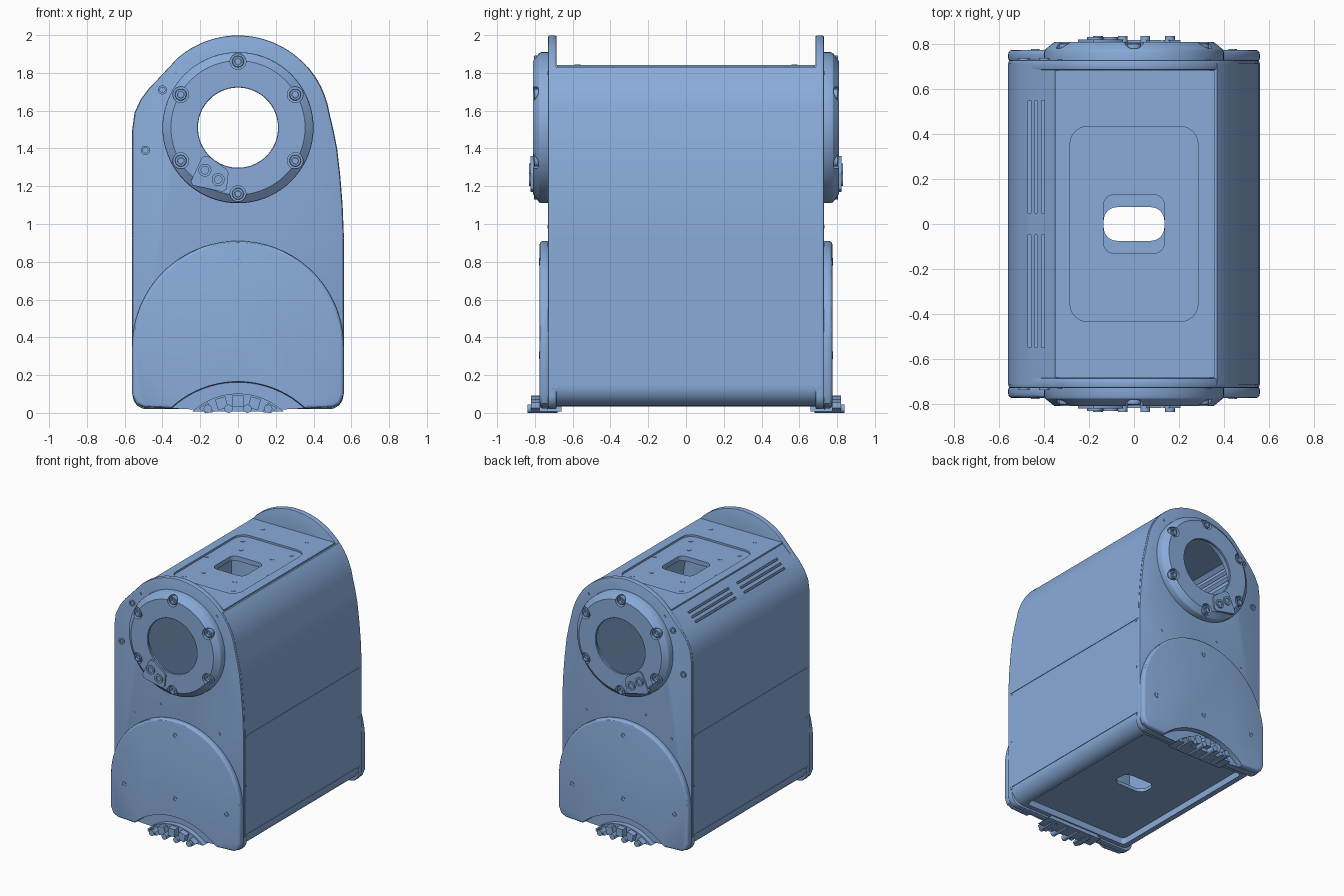
import bpy, bmesh
from math import sin, cos, pi, radians, asin

if "Cube" in bpy.data.objects:
    bpy.data.objects.remove(bpy.data.objects["Cube"])

# ---------- helpers ----------
def loft(bm, loops, ring=False):
    """Skin a list of equal-length point loops; cap the ends or close into a ring."""
    vs = [[bm.verts.new(p) for p in l] for l in loops]
    n = len(vs[0])
    pairs = list(zip(vs, vs[1:])) + ([(vs[-1], vs[0])] if ring else [])
    for a, b in pairs:
        for i in range(n):
            j = (i + 1) % n
            bm.faces.new((a[i], a[j], b[j], b[i]))
    if not ring:
        bm.faces.new(vs[0])
        bm.faces.new(vs[-1])

def place(pts, d, axis):
    order = {'X': lambda a, b: (d, a, b), 'Y': lambda a, b: (a, d, b), 'Z': lambda a, b: (a, b, d)}
    return [order[axis](a, b) for a, b in pts]

def prism(bm, pts, d0, d1, axis='Y'):
    loft(bm, [place(pts, d0, axis), place(pts, d1, axis)])

def arc(cx, cz, r, a0, a1, n):
    return [(cx + r * cos(radians(a0 + (a1 - a0) * i / n)),
             cz + r * sin(radians(a0 + (a1 - a0) * i / n))) for i in range(n + 1)]

def circle(cx, cz, r, n=24):
    return arc(cx, cz, r, 0, 360, n)[:-1]

def rounded(hx, hy, r):
    pts = []
    for k, (sx, sy) in enumerate([(1, 1), (-1, 1), (-1, -1), (1, -1)]):
        pts += arc(sx * (hx - r), sy * (hy - r), r, k * 90, k * 90 + 90, 6)
    return pts

def rect(x0, x1, y0, y1):
    return [(x0, y0), (x1, y0), (x1, y1), (x0, y1)]

parts, cutters = [], []

def finish(name, bm, cutter=False):
    bmesh.ops.remove_doubles(bm, verts=bm.verts, dist=1e-5)
    bmesh.ops.recalc_face_normals(bm, faces=bm.faces)
    me = bpy.data.meshes.new(name)
    bm.to_mesh(me)
    bm.free()
    ob = bpy.data.objects.new(name, me)
    bpy.context.collection.objects.link(ob)
    ob.hide_render = cutter
    (cutters if cutter else parts).append(ob)
    return ob

def cut(ob, *tools):
    for t in tools:
        m = ob.modifiers.new("cut", 'BOOLEAN')
        m.operation, m.solver, m.object = 'DIFFERENCE', 'EXACT', t

def bevel(ob, w, seg=3):
    m = ob.modifiers.new("edge", 'BEVEL')
    m.width, m.segments, m.limit_method, m.angle_limit = w, seg, 'ANGLE', radians(50)

def both_ends(ob):
    ob.modifiers.new("both_ends", 'MIRROR').use_axis = (False, True, False)

def outline(d=0, base=0.02, top=None, cr=0.075):
    """Front silhouette inset by d, bottom corner radius cr, optionally cut flat at height top."""
    r, w = 0.49 - d, 0.56 - d
    right = arc(w - cr, base + cr, cr, -90, 0, 8) + [(w, 0.95), (w - 0.006, 1.1), (w - 0.018, 1.25),
                                                     (w - 0.035, 1.4), (w - 0.055, 1.5)]
    end = asin((top - 1.51) / r) * 180 / pi if top else 131
    left = [(-0.47 + d, 1.72), (-0.515 + d, 1.66), (-0.548 + d, 1.59), (-w, 1.5)]
    if top:
        left.insert(0, (-0.31 + d - (1.87 - top) * 1.067, top))
    return (right + arc(0, 1.51, r, 10, end, 14 if top else 36) + left
            + arc(-w + cr, base + cr, cr, 180, 270, 8))

# ---------- main housing (hollow) ----------
bm = bmesh.new(); prism(bm, outline(0, 0.035, 1.832, 0.11), -0.715, 0.715)
body = finish("housing", bm)
bm = bmesh.new(); prism(bm, outline(0.025, 0.11, 1.79, 0.05), -0.8, 0.8)
cavity = finish("cavity_cutter", bm, True)
bm = bmesh.new(); prism(bm, rounded(0.45, 0.65, 0.03), -0.1, 0.085, 'Z')
under = finish("underside_cutter", bm, True)
bm = bmesh.new(); prism(bm, rounded(0.135, 0.075, 0.06), 0.0, 0.2, 'Z')
floor_hole = finish("floor_hole_cutter", bm, True)
bm = bmesh.new(); prism(bm, rounded(0.135, 0.13, 0.045), 1.7, 1.95, 'Z')
top_hole = finish("top_hole_cutter", bm, True)
bm = bmesh.new(); prism(bm, rounded(0.285, 0.435, 0.08), 1.827, 1.95, 'Z')
top_recess = finish("top_recess_cutter", bm, True)
bm = bmesh.new()
for x in (-0.465, -0.435, -0.405):          # vent slots
    for y in (-0.3, 0.3):
        prism(bm, rect(x - 0.006, x + 0.006, y - 0.25, y + 0.25), 1.6, 1.95, 'Z')
for s in (-1, 1):                           # panel seams
    for z in (0.15, 0.92):
        prism(bm, rect(*sorted((s * 0.556, s * 0.6)), z - 0.002, z + 0.002), -0.8, 0.8)
slots = finish("slot_cutter", bm, True)
cut(body, cavity, under, floor_hole, top_hole, top_recess, slots)

# ---------- top plate ----------
bm = bmesh.new(); prism(bm, rect(-0.352, 0.358, -0.684, 0.684), 1.80, 1.842, 'Z')
plate = finish("top_plate", bm)
cut(plate, top_hole, top_recess)
bm = bmesh.new()
for s in (-1, 1):
    for t in (-1, 1):
        for x, y, z in ((0.19, 0.575, 1.842), (0.21, 0.36, 1.827), (0.135, 0.23, 1.827)):
            prism(bm, circle(s * x, t * y, 0.016, 16), z - 0.01, z + 0.003, 'Z')
    prism(bm, circle(s * 0.268, 0, 0.016, 16), 1.82, 1.83, 'Z')
finish("top_plate_screws", bm)

# ---------- side panel screws ----------
bm = bmesh.new()
for s in (-1, 1):
    for y in (-0.69, 0.69):
        for z in (0.14, 0.53, 0.91):
            prism(bm, circle(y, z, 0.01, 12), s * 0.545, s * 0.562, 'X')
finish("side_screws", bm)

# ---------- end plates ----------
bm = bmesh.new(); prism(bm, outline(0.002), -0.73, -0.685)
end = finish("end_plates", bm)
bevel(end, 0.008, 2)
bm = bmesh.new(); prism(bm, circle(0, 1.51, 0.30, 64), -0.9, -0.5)
cut(end, finish("port_cutter", bm, True))
both_ends(end)

bm = bmesh.new()                            # screws on the end plates
for x, z, r in ((-0.40, 1.71, 0.024), (-0.49, 1.39, 0.024)):
    loft(bm, [place(circle(x, z, a), y, 'Y') for a, y in
              ((r, -0.72), (r, -0.738), (r * .55, -0.738), (r * .55, -0.72))], ring=True)
for x, z in ((-0.33, 1.80), (0.33, 1.80), (-0.16, 0.985), (0.35, 0.89), (-0.385, 0.86)):
    prism(bm, circle(x, z, 0.01, 12), -0.72, -0.734)
both_ends(finish("end_plate_screws", bm))

# ---------- round port flanges ----------
bm = bmesh.new()
prof = [(0.212, -0.795), (0.212, -0.807), (0.215, -0.81), (0.355, -0.81), (0.395, -0.778),
        (0.40, -0.765), (0.40, -0.725), (0.30, -0.725), (0.30, -0.795)]
loft(bm, [place(circle(0, 1.51, r, 72), y, 'Y') for r, y in prof], ring=True)
flange = finish("port_flanges", bm)
bolts = [(0.35 * cos(radians(a)), 1.51 + 0.35 * sin(radians(a))) for a in range(30, 390, 60)]
bm = bmesh.new()
for x, z in bolts:
    prism(bm, circle(x, z, 0.042), -0.9, -0.772)
cut(flange, finish("bolt_pocket_cutter", bm, True))
both_ends(flange)
bm = bmesh.new()                            # socket-head bolts
for x, z in bolts:
    prism(bm, circle(x, z, 0.018, 6), -0.76, -0.785)
    loft(bm, [place(circle(x, z, r), y, 'Y') for r, y in
              ((0.031, -0.765), (0.031, -0.802), (0.028, -0.805), (0.018, -0.805), (0.018, -0.765))], ring=True)
both_ends(finish("flange_bolts", bm))

# ---------- connector block on flange ----------
bm = bmesh.new()
prism(bm, [(-0.25, 1.225), (-0.24, 1.205), (-0.08, 1.17), (-0.06, 1.185), (-0.05, 1.27),
           (-0.06, 1.29), (-0.15, 1.355), (-0.18, 1.36), (-0.195, 1.345)], -0.80, -0.822)
for x, z in ((-0.175, 1.285), (-0.105, 1.235)):
    loft(bm, [place(circle(x, z, r), y, 'Y') for r, y in
              ((0.034, -0.815), (0.034, -0.832), (0.02, -0.832), (0.02, -0.815))], ring=True)
both_ends(finish("port_connectors", bm))

# ---------- lower domed covers ----------
bm = bmesh.new()
prism(bm, [(-0.56, 0.10), (-0.54, 0.05), (-0.5, 0.03), (-0.25, 0.018), (0.25, 0.018), (0.5, 0.03),
           (0.54, 0.05), (0.56, 0.10)] + arc(0, 0.35, 0.56, 0, 180, 48), -0.72, -0.775)
cover = finish("lower_covers", bm)
bevel(cover, 0.018)
bm = bmesh.new()                            # recess around the bottom coupling
loft(bm, [place(circle(0, -0.355, r, 96), y, 'Y') for r, y in ((0.522, -0.785), (0.517, -0.735))])
cut(cover, finish("coupling_recess_cutter", bm, True))
both_ends(cover)
bm = bmesh.new()
for x, z in ((0, 0.80), (-0.44, 0.305), (0, 0.305), (0.44, 0.305)):
    loft(bm, [place(circle(x, z, r), y, 'Y') for r, y in
              ((0.019, -0.765), (0.019, -0.779), (0.011, -0.779), (0.011, -0.765))], ring=True)
both_ends(finish("cover_screws", bm))

# ---------- bottom coupling ----------
bm = bmesh.new()
prism(bm, arc(0, -0.2525, 0.355, 47, 133, 24), -0.66, -0.775)
for k in range(-2, 3):                      # fanned teeth
    a = radians(90 - k * 16)
    c, s = cos(a), sin(a)
    quad = [(u * c - v * s, -0.2525 + u * s + v * c)
            for u, v in ((0.285, -0.028), (0.345, -0.028), (0.345, 0.028), (0.285, 0.028))]
    prism(bm, [(x, max(z, 0)) for x, z in quad], -0.70, -0.82)
for x in (-0.16, -0.05, 0.05, 0.16):        # contact pins
    prism(bm, circle(x, 0.022, 0.022, 16), -0.68, -0.838)
both_ends(finish("bottom_couplings", bm))

# ---------- bake modifiers, clear helpers, colour and shade ----------
blue = bpy.data.materials.new("blue_paint")
blue.diffuse_color = (0.25, 0.41, 0.70, 1)
blue.use_nodes = True
blue.node_tree.nodes["Principled BSDF"].inputs["Base Color"].default_value = blue.diffuse_color
dg = bpy.context.evaluated_depsgraph_get()
baked = [bpy.data.meshes.new_from_object(o.evaluated_get(dg)) for o in parts]
for o, me in zip(parts, baked):
    o.modifiers.clear()
    o.data = me
    me.materials.clear()
    me.materials.append(blue)
for c in cutters:
    bpy.data.objects.remove(c)
bpy.ops.object.select_all(action='DESELECT')
for o in parts:
    o.select_set(True)
bpy.context.view_layer.objects.active = parts[0]
bpy.ops.object.shade_smooth_by_angle(angle=radians(30))
